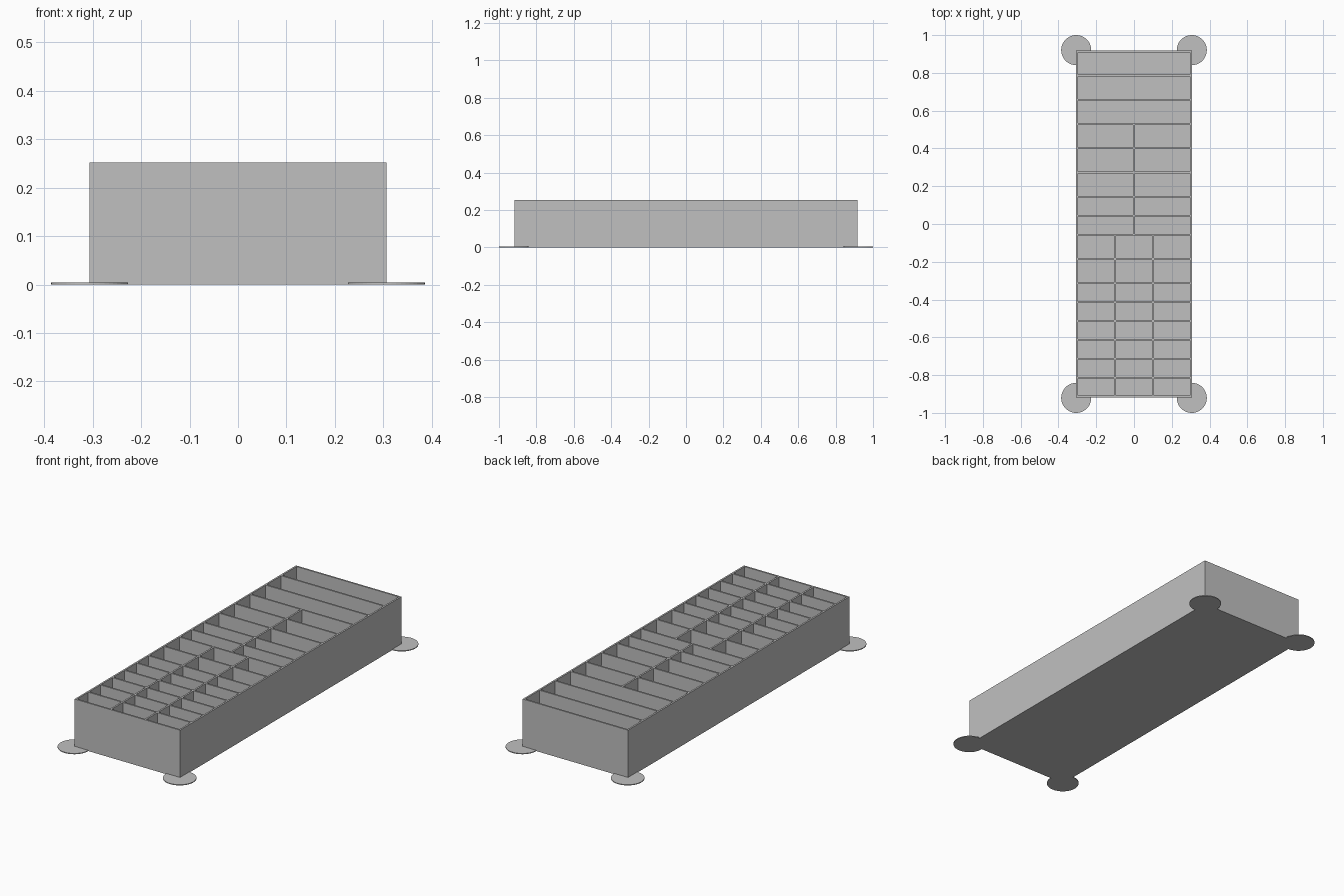
import bpy
import bmesh
from mathutils import Matrix, Vector

cube = bpy.data.objects.get("Cube")
if cube:
    bpy.data.objects.remove(cube, do_unlink=True)

HX, HY, H = 0.306, 0.918, 0.252   # half width, half length, height
T, FLOOR = 0.009, 0.008           # wall and floor thickness
SMALL, LARGE = 0.1, 0.1286        # row pitches

grey = bpy.data.materials.new("plain_grey")
grey.use_nodes = True
colour = (0.53, 0.53, 0.53, 1)
grey.diffuse_color = colour
grey.node_tree.nodes["Principled BSDF"].inputs["Base Color"].default_value = colour


def finish(name, bm):
    mesh = bpy.data.meshes.new(name)
    bm.to_mesh(mesh)
    bm.free()
    mesh.materials.append(grey)
    obj = bpy.data.objects.new(name, mesh)
    bpy.context.collection.objects.link(obj)
    return obj


def box(bm, x0, x1, y0, y1, z0, z1):
    lo, hi = Vector((x0, y0, z0)), Vector((x1, y1, z1))
    size = Matrix.Diagonal((*(hi - lo), 1))
    bmesh.ops.create_cube(bm, size=1, matrix=Matrix.Translation((lo + hi) / 2) @ size)


# Tray floor
bm = bmesh.new()
box(bm, -HX, HX, -HY, HY, 0, FLOOR)
finish("tray_floor", bm)

# Outer walls
bm = bmesh.new()
for s in (-1, 1):
    x, y = sorted((s * HX, s * (HX - T))), sorted((s * HY, s * (HY - T)))
    box(bm, *x, -HY, HY, FLOOR, H)
    box(bm, -HX + T, HX - T, *y, FLOOR, H)
finish("outer_walls", bm)

# Rows from front to back: pitch and columns per row
rows = ([(SMALL, 3)] * 6 + [(LARGE, 3)] * 2 + [(SMALL, 2)] * 2
        + [(LARGE, 2)] * 3 + [(LARGE, 1)] * 3)
cross, columns = bmesh.new(), bmesh.new()
y = -HY + T / 2
for i, (pitch, count) in enumerate(rows):
    # Column dividers inside this row
    for c in range(1, count):
        x = (c / count - 0.5) * (2 * HX - T)
        box(columns, x - T / 2, x + T / 2, y + T / 2, y + pitch - T / 2, FLOOR, H)
    y += pitch
    # Cross divider behind this row
    if i < len(rows) - 1:
        box(cross, -HX + T, HX - T, y - T / 2, y + T / 2, FLOOR, H)
finish("cross_dividers", cross)
finish("column_dividers", columns)

# Thin round pads under the four corners
for side, sx in (("left", 1), ("right", -1)):
    for end, sy in (("front", -1), ("back", 1)):
        bm = bmesh.new()
        bmesh.ops.create_cone(bm, cap_ends=True, segments=48, radius1=0.0795,
                              radius2=0.0795, depth=0.004,
                              matrix=Matrix.Translation((sx * HX, sy * 0.9205, 0.002)))
        finish(f"{end}_{side}_corner_pad", bm)
